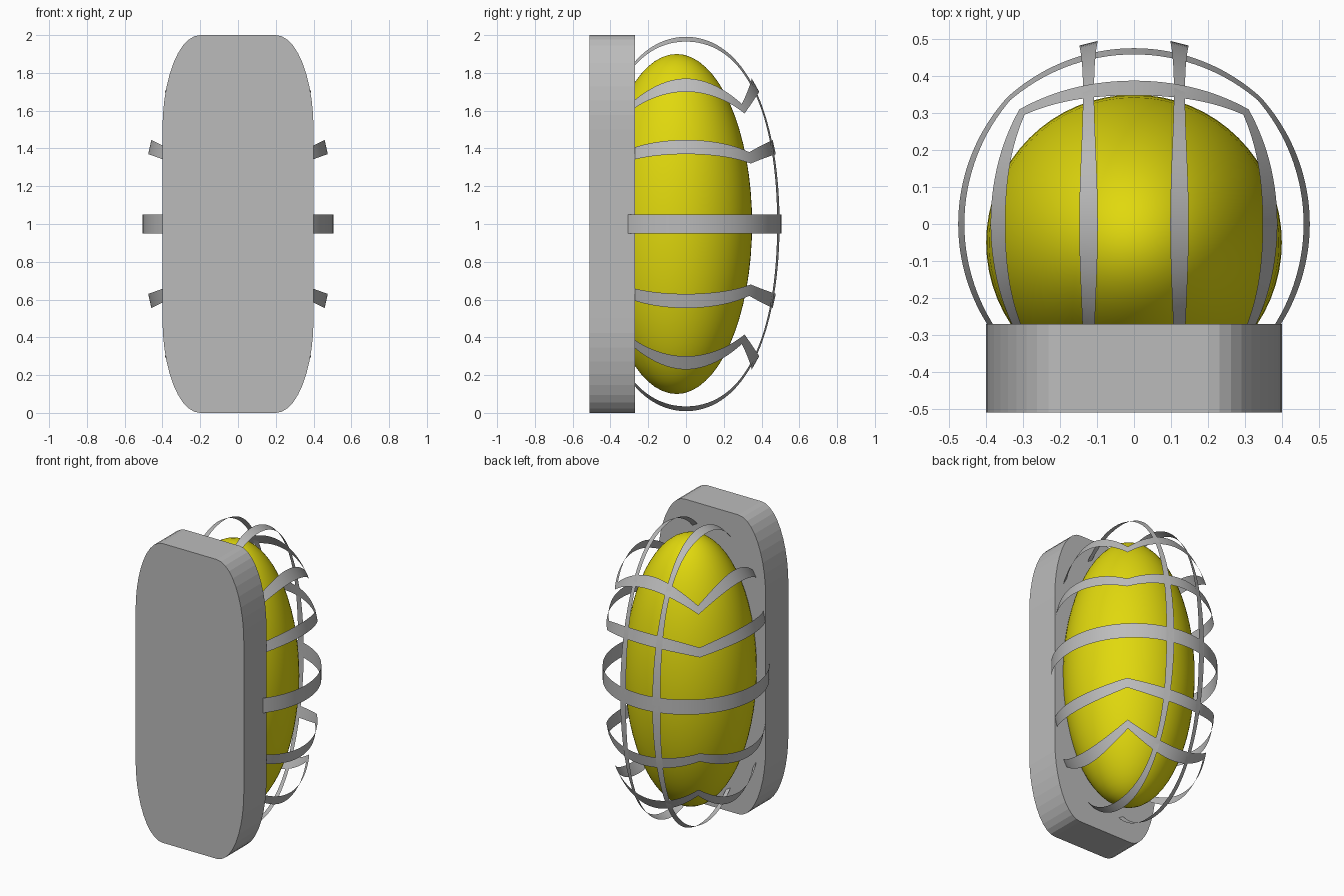
import bpy, bmesh, math
from math import sin, cos, sqrt, radians, pi

if "Cube" in bpy.data.objects:
    bpy.data.objects.remove(bpy.data.objects["Cube"])


def material(name, rgb):
    m = bpy.data.materials.new(name)
    m.diffuse_color = (*rgb, 1)
    m.use_nodes = True
    m.node_tree.nodes["Principled BSDF"].inputs["Base Color"].default_value = m.diffuse_color
    return m


GREY = material("grey metal", (0.5, 0.5, 0.5))
YELLOW = material("yellow glass", (0.75, 0.69, 0.004))
R, H = 0.505, 1.01          # cage half width and half height


def finish(name, bm, mat, smooth):
    bmesh.ops.recalc_face_normals(bm, faces=bm.faces)
    me = bpy.data.meshes.new(name)
    bm.to_mesh(me)
    bm.free()
    me.materials.append(mat)
    for p in me.polygons:
        p.use_smooth = smooth
    ob = bpy.data.objects.new(name, me)
    bpy.context.collection.objects.link(ob)
    return ob


def strip(name, edge_a, edge_b, start, end, n=72):
    """Thin band between two edge functions of an angle in degrees."""
    bm = bmesh.new()
    rows = []
    for i in range(n + 1):
        a = radians(start + (end - start) * i / n)
        rows.append((bm.verts.new(edge_a(a)), bm.verts.new(edge_b(a))))
    for p, q in zip(rows, rows[1:]):
        bm.faces.new((p[0], q[0], q[1], p[1]))
    return finish(name, bm, GREY, True)


# Back plate with elliptical corners
bm = bmesh.new()
outline = []
for k, (sx, sz) in enumerate([(1, 1), (-1, 1), (-1, -1), (1, -1)]):
    for i in range(11):
        a = (k + i / 10) * pi / 2
        outline.append((sx * 0.2 + 0.2 * cos(a), 1 + sz * 0.5 + 0.5 * sin(a)))
face = bm.faces.new([bm.verts.new((x, -0.51, z)) for x, z in outline])
ext = bmesh.ops.extrude_face_region(bm, geom=[face])
for v in ext["geom"]:
    if isinstance(v, bmesh.types.BMVert):
        v.co.y = -0.27
finish("back_plate", bm, GREY, False)

# Glass dome
bm = bmesh.new()
bmesh.ops.create_uvsphere(bm, u_segments=64, v_segments=32, radius=1)
for v in bm.verts:
    v.co = (v.co.x * 0.4, v.co.y * 0.4 - 0.05, v.co.z * 0.9 + 1)
finish("glass_dome", bm, YELLOW, True)


# Horizontal cage bands: height sinks from mid side to each diagonal corner
def ring_edge(mid, corner, swell, sign):
    def f(a):
        t = abs((a + pi / 4) % (pi / 2) - pi / 4) / (pi / 4)
        z = mid * sqrt(1 - t * t * (1 - (corner / mid) ** 2))
        r = R * sqrt(1 - (z / H) ** 2) * swell
        return (r * cos(a), r * sin(a), 1 + sign * z)
    return f


strip("middle_band", ring_edge(0.05, 0.05, 1, 1), ring_edge(0.05, 0.05, 1, -1), -40, 220, 104)
for sign, side in ((1, "upper"), (-1, "lower")):
    strip(side + "_band", ring_edge(0.37, 0.32, 1.012, sign),
          ring_edge(0.445, 0.38, 1.012, sign), -42, 222, 176)
    strip(side + "_end_band", ring_edge(0.70, 0.585, 1.065, sign),
          ring_edge(0.77, 0.635, 1.065, sign), -45, 225, 180)


# Lengthwise cage bands, narrower where they cross the end bands
def bar_edge(wide, narrow, sign):
    def f(a):
        s = sin(2 * a) ** 2
        x = wide + (narrow - wide) * s
        k = sqrt(1 - (x / R) ** 2) * (1 + 0.035 * s)
        return (sign * x, R * k * cos(a), 1 + H * k * sin(a))
    return f


for sign, side in ((1, "right"), (-1, "left")):
    strip(side + "_long_band", bar_edge(0.098, 0.108, sign),
          bar_edge(0.148, 0.138, sign), -126, 126, 96)
